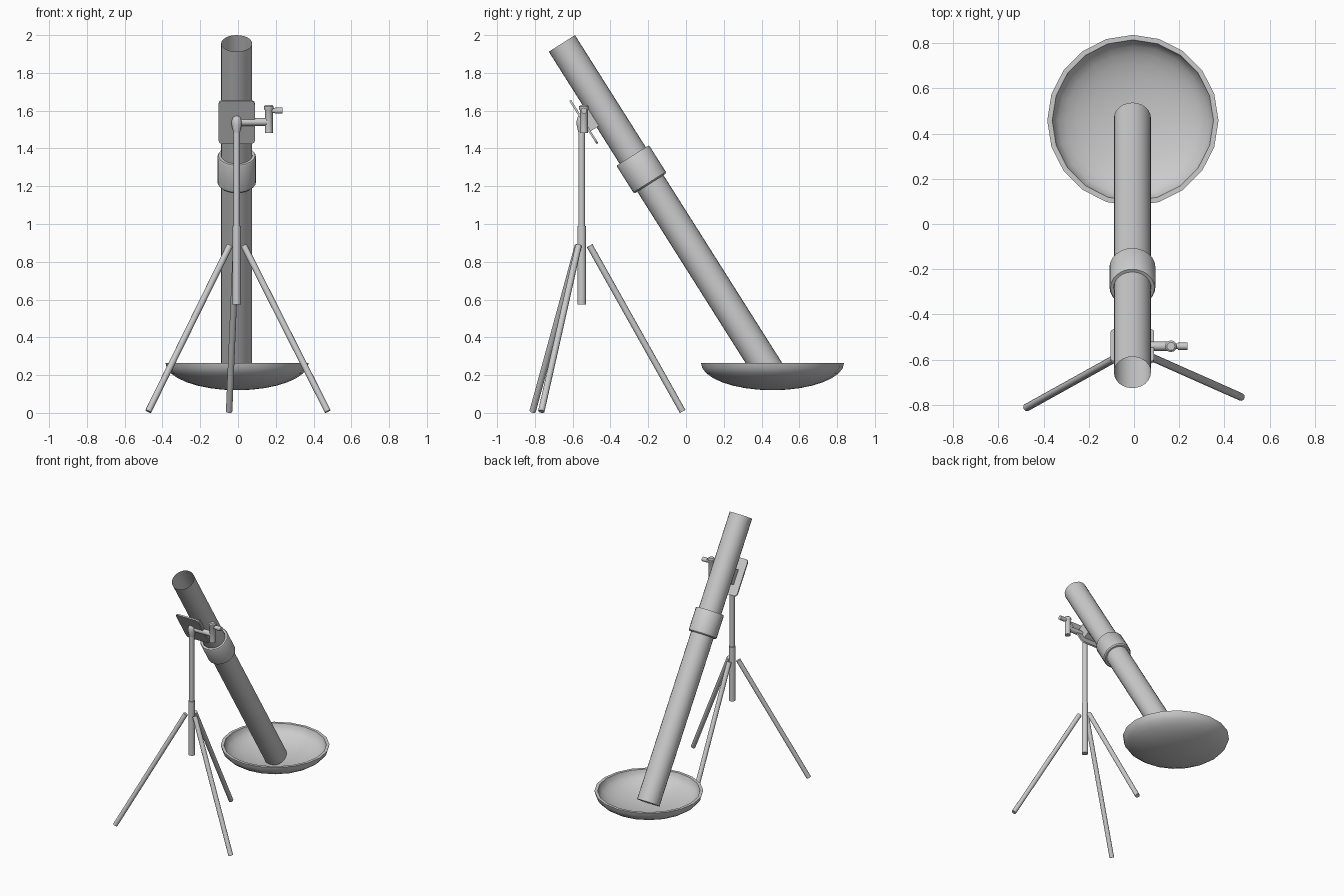
import bpy, bmesh, math
from mathutils import Vector, Matrix

if "Cube" in bpy.data.objects:
    bpy.data.objects.remove(bpy.data.objects["Cube"])

CX = -0.007   # centre plane of the barrel and stand


def finish(name, bm, smooth=True):
    bmesh.ops.recalc_face_normals(bm, faces=bm.faces)
    me = bpy.data.meshes.new(name)
    bm.to_mesh(me)
    bm.free()
    ob = bpy.data.objects.new(name, me)
    bpy.context.collection.objects.link(ob)
    if smooth:
        bpy.ops.object.select_all(action='DESELECT')
        ob.select_set(True)
        bpy.context.view_layer.objects.active = ob
        bpy.ops.object.shade_smooth_by_angle(angle=math.radians(35))
    return ob


def lathe(name, profile, origin, axis, sides, closed=False):
    """Spin (radius, height) points around an axis; radius 0 makes a pole."""
    bm = bmesh.new()
    rings = []
    for r, h in profile:
        if r < 1e-6:
            rings.append([bm.verts.new((0, 0, h))] * sides)
        else:
            rings.append([bm.verts.new((r * math.cos(2 * math.pi * i / sides),
                                        r * math.sin(2 * math.pi * i / sides), h))
                          for i in range(sides)])
    pairs = list(zip(rings, rings[1:]))
    if closed:
        pairs.append((rings[-1], rings[0]))
    for a, b in pairs:
        for i in range(sides):
            j = (i + 1) % sides
            bm.faces.new(list(dict.fromkeys((a[i], a[j], b[j], b[i]))))
    rot = Vector(axis).to_track_quat('Z', 'Y').to_matrix().to_4x4()
    bm.transform(Matrix.Translation(origin) @ rot)
    return finish(name, bm)


def rod(name, p, q, r, sides=12):
    p, q = Vector(p), Vector(q)
    d = (q - p).length
    return lathe(name, [(0, 0), (r, 0), (r, d), (0, d)], p, q - p, sides)


def slab(name, centre, size, axis, corner=0.0):
    """Box whose local z runs along the barrel, local x across it."""
    bm = bmesh.new()
    bmesh.ops.create_cube(bm, size=1)
    bmesh.ops.scale(bm, vec=size, verts=bm.verts)
    if corner:
        edges = [e for e in bm.edges
                 if abs((e.verts[0].co - e.verts[1].co).normalized().y) > 0.9]
        bmesh.ops.bevel(bm, geom=edges, offset=corner, segments=3, profile=0.5,
                        affect='EDGES')
    z = Vector(axis).normalized()
    x = Vector((1, 0, 0))
    y = z.cross(x)
    rot = Matrix((x, y, z)).transposed().to_4x4()
    bm.transform(Matrix.Translation(centre) @ rot)
    return finish(name, bm)


# Barrel: open at the muzzle, resting in the dish
top = Vector((CX, -0.657, 1.956))
foot = Vector((CX, 0.468, 0.176))
up = (top - foot).normalized()
length = (top - foot).length
lathe("barrel", [(0, 0), (0.082, 0), (0.082, length)], foot, up, 24)

# Collar ring around the barrel
c0 = top + (foot - top) * ((1.956 - 1.215) / (1.956 - 0.176))
lathe("barrel_collar", [(0.083, 0), (0.095, 0), (0.102, 0.008), (0.102, 0.167),
                        (0.097, 0.175), (0.083, 0.175)], c0, up, 24, closed=True)

# Base dish: shallow half ellipsoid shell
outer = [(0.379 * math.sin(t), -0.145 * math.cos(t))
         for t in (math.pi / 2 * i / 8 for i in range(9))]
inner = [(0.357 * math.sin(t), -0.130 * math.cos(t))
         for t in (math.pi / 2 * i / 8 for i in range(8, -1, -1))]
lathe("base_dish", outer + inner, (-0.005, 0.458, 0.265), (0, 0, 1), 20)

# Stand post: thicker lower sleeve, thin upper post, rounded head
PY = -0.552
rod("post_sleeve", (CX, PY, 0.575), (CX, PY, 0.99), 0.023)
rod("post_upper", (CX, PY, 0.98), (CX, PY, 1.55), 0.018)
head = [(0, -0.06), (0.018, -0.06), (0.027, -0.02), (0.027, 0.0),
        (0.022, 0.02), (0.012, 0.032), (0, 0.035)]
lathe("post_head", head, (CX, PY, 1.545), (0, 0, 1), 12)

# Tripod legs
for name, fx, fy in (("left_leg", -0.475, -0.812),
                     ("right_leg", 0.475, -0.766),
                     ("back_leg", -0.047, -0.018)):
    out = Vector((fx - CX, fy - PY, 0)).normalized() * 0.042
    rod(name, (CX + out.x, PY + out.y, 0.885), (fx, fy, 0.008), 0.017)

# Sight plate and the block joining it to the barrel
slab("bracket_plate", (CX, -0.541, 1.54), (0.192, 0.011, 0.27), up, 0.022)
slab("bracket_block", (CX, -0.507, 1.555), (0.09, 0.07, 0.11), up)

# Side arm with an upright crank housing and small handle
AY = -0.541
rod("side_arm", (CX, AY, 1.54), (0.165, AY, 1.54), 0.02)
lathe("crank_housing", [(0, 0), (0.021, 0), (0.021, 0.12), (0.026, 0.128),
                        (0.026, 0.14), (0.018, 0.147), (0, 0.147)],
      (0.163, AY, 1.482), (0, 0, 1), 12)
rod("crank_handle", (0.165, AY, 1.6), (0.205, AY, 1.6), 0.013)
rod("crank_grip", (0.195, AY, 1.6), (0.236, AY, 1.6), 0.016)
